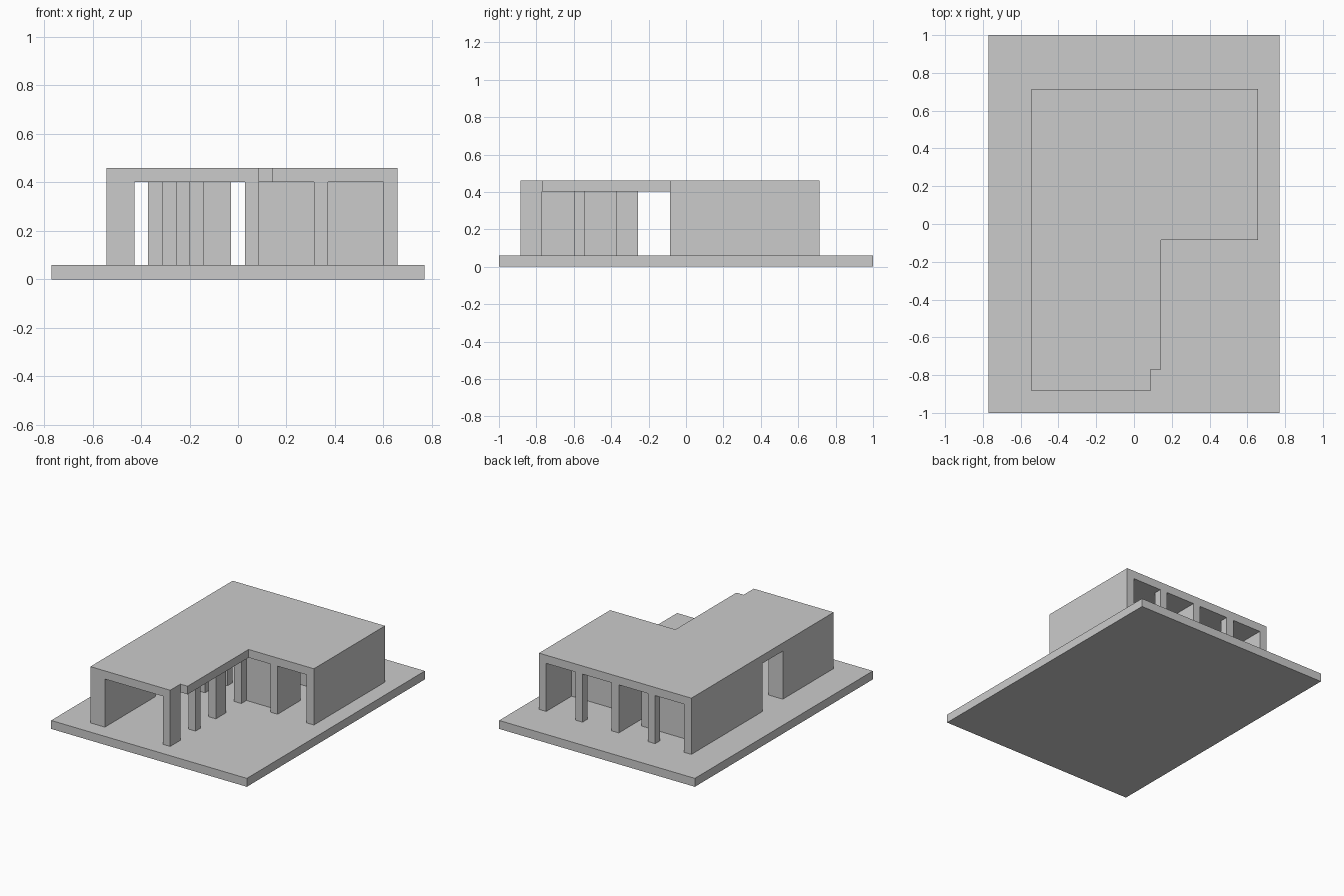
import bpy, bmesh

if "Cube" in bpy.data.objects:
    bpy.data.objects.remove(bpy.data.objects["Cube"])

FLOOR, CEIL, TOP = 0.06, 0.402, 0.46
U = 0.0571                      # plan module
X0, Y0 = -0.542, -0.885         # building's front left corner


def prism(name, outline, z0, z1):
    bm = bmesh.new()
    face = bm.faces.new([bm.verts.new((x, y, z0)) for x, y in outline])
    ext = bmesh.ops.extrude_face_region(bm, geom=[face])
    verts = [v for v in ext["geom"] if isinstance(v, bmesh.types.BMVert)]
    bmesh.ops.translate(bm, verts=verts, vec=(0, 0, z1 - z0))
    bmesh.ops.recalc_face_normals(bm, faces=bm.faces)
    mesh = bpy.data.meshes.new(name)
    bm.to_mesh(mesh)
    bm.free()
    obj = bpy.data.objects.new(name, mesh)
    bpy.context.collection.objects.link(obj)
    return obj


def plan(points):
    return [(X0 + i * U, Y0 + j * U) for i, j in points]


def wall(name, i0, j0, i1, j1):
    prism(name, plan([(i0, j0), (i1, j0), (i1, j1), (i0, j1)]), FLOOR, CEIL)


# Ground slab
prism("base_slab", [(-0.77, -1), (0.77, -1), (0.77, 1), (-0.77, 1)], 0, FLOOR)

# Stepped L-shaped roof
prism("roof_slab", plan([(0, 0), (11, 0), (11, 2), (12, 2), (12, 14),
                         (21, 14), (21, 28), (0, 28)]), CEIL, TOP)

# Outer walls
wall("front_left_wall", 0, 0, 2, 10)
wall("rear_left_wall", 0, 14, 1, 28)
wall("right_wall", 20, 14, 21, 28)

# Porch columns along the open right side of the front wing
for n, (j0, j1) in enumerate([(0, 2), (5, 6), (9, 11)]):
    wall(f"porch_column_{n}", 10, j0, 11, j1)

# Column rows at front and back of the rear wing
for i in (5, 10, 15):
    wall(f"front_row_column_{i}", i, 14, i + 1, 15)
    if i != 10:
        wall(f"back_row_column_{i}", i, 27, i + 1, 28)

# Partitions of the right rooms
wall("back_room_side_partition", 10, 23, 11, 28)
wall("back_room_cross_partition", 10, 22, 20, 23)
wall("front_room_cross_partition", 11, 15, 15, 16)
wall("front_room_side_partition", 15, 15, 16, 18.5)

# Partitions of the left room
wall("left_room_cross_partition", 3, 24, 9, 25)
wall("left_room_pier", 4, 17, 7, 18)
